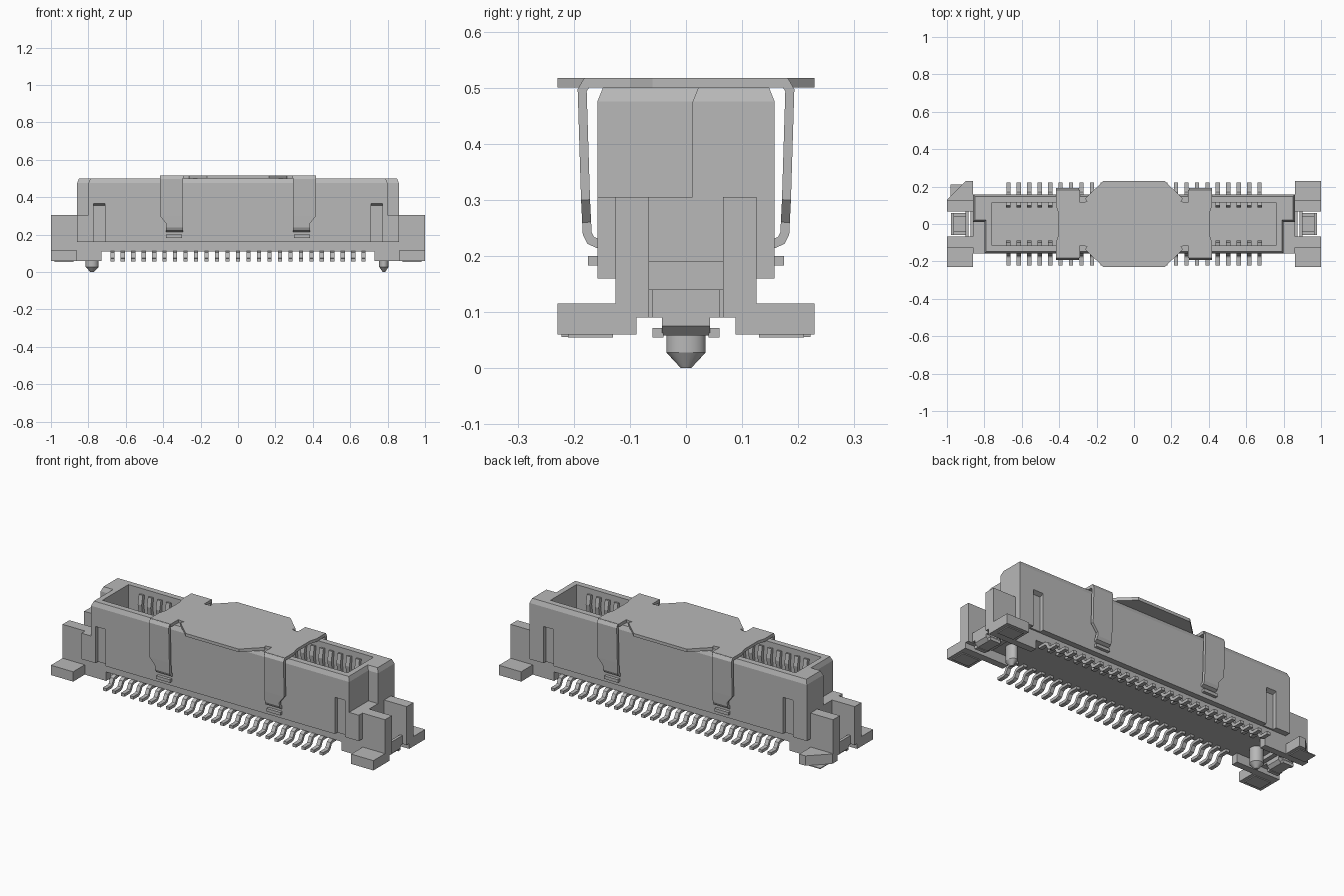
import bpy, bmesh, math
from mathutils import Vector

if "Cube" in bpy.data.objects:
    bpy.data.objects.remove(bpy.data.objects["Cube"], do_unlink=True)

grey = bpy.data.materials.new("neutral_grey")
grey.use_nodes = True
grey.diffuse_color = (0.48, 0.48, 0.48, 1)
grey.node_tree.nodes["Principled BSDF"].inputs["Base Color"].default_value = (0.48, 0.48, 0.48, 1)


def finish(name, bm):
    bmesh.ops.recalc_face_normals(bm, faces=bm.faces)
    mesh = bpy.data.meshes.new(name)
    bm.to_mesh(mesh)
    bm.free()
    mesh.materials.append(grey)
    ob = bpy.data.objects.new(name, mesh)
    bpy.context.collection.objects.link(ob)
    return ob


def loft(bm, rings):
    """Skin a list of equal-length point rings and cap both ends."""
    rows = [[bm.verts.new(p) for p in r] for r in rings]
    n = len(rows[0])
    for a, b in zip(rows, rows[1:]):
        for i in range(n):
            j = (i + 1) % n
            bm.faces.new((a[i], a[j], b[j], b[i]))
    bm.faces.new(rows[0])
    bm.faces.new(rows[-1])


def prism(bm, outline, z0, z1):
    loft(bm, [[(x, y, z) for x, y in outline] for z in (z0, z1)])


def box(bm, x0, x1, y0, y1, z0, z1):
    prism(bm, [(x0, y0), (x1, y0), (x1, y1), (x0, y1)], z0, z1)


def strip(bm, path, thick, side):
    """Bent sheet: path of (y, z, x0, x1), mirrored to either side in y."""
    pts = [Vector((p[0], p[1])) for p in path]
    rings = []
    for i, (y, z, x0, x1) in enumerate(path):
        d0 = (pts[i] - pts[max(i - 1, 0)]).normalized()
        d1 = (pts[min(i + 1, len(pts) - 1)] - pts[i]).normalized()
        d = (d0 + d1).normalized()
        ref = d0 if d0.length else d1
        n = Vector((-d.y, d.x)) * (thick / 2 / max(d.dot(ref), 0.5))
        a, b = pts[i] + n, pts[i] - n
        rings.append([(x0, side * a.x, a.y), (x1, side * a.x, a.y),
                      (x1, side * b.x, b.y), (x0, side * b.x, b.y)])
    loft(bm, rings)


# Shroud: stepped outline with a chamfered top edge
def shroud_outline(d, z):
    X, x, Y, s = 0.86 - d, 0.80 - d, 0.158 - d, 0.012 + d
    return [(px, py, z) for px, py in
            [(-x, -Y), (x, -Y), (x, s), (X, s), (X, Y), (-X, Y), (-X, s), (-x, s)]]


bm = bmesh.new()
loft(bm, [shroud_outline(0, 0.16), shroud_outline(0, 0.475), shroud_outline(0.01, 0.5)])
shroud = finish("shroud", bm)

# Cutter: central cavity and four narrow side slots with sloped tops
bm = bmesh.new()
box(bm, -0.76, 0.76, -0.115, 0.115, 0.2, 0.6)
for sx in (-1, 1):
    for sy in (-1, 1):
        loft(bm, [[(x, sy * y, z) for y, z in
                   [(0.135, 0.15), (0.2, 0.15), (0.2, 0.385), (0.135, 0.355)]]
                  for x in (sx * 0.742 - 0.031, sx * 0.742 + 0.031)])
cutter = finish("shroud_cutter", bm)
cutter.hide_render = True
mod = shroud.modifiers.new("cavity", "BOOLEAN")
mod.operation, mod.solver, mod.object = "DIFFERENCE", "EXACT", cutter
bpy.context.view_layer.objects.active = shroud
bpy.ops.object.modifier_apply(modifier=mod.name)
bpy.data.objects.remove(cutter, do_unlink=True)

# Base plate, stepped ends and underside ribs
bm = bmesh.new()
box(bm, -0.87, 0.87, -0.126, 0.126, 0.11, 0.16)
base = finish("base", bm)

bm = bmesh.new()
for s in (-1, 1):
    def span(a, b):
        return sorted((s * a, s * b))
    box(bm, *span(0.80, 0.86), -0.158, 0.012, 0.16, 0.305)
    box(bm, *span(0.85, 0.875), -0.066, 0.066, 0.09, 0.19)
    for t in (-1, 1):
        box(bm, *span(0.86, 1.0), *sorted((t * 0.066, t * 0.126)), 0.09, 0.305)
        box(bm, *span(0.73, 0.87), *sorted((t * 0.088, t * 0.126)), 0.06, 0.11)
finish("end_posts", bm)

# Corner feet, one with a cut corner
bm = bmesh.new()
for sx in (-1, 1):
    for sy in (-1, 1):
        outline = [(0.862, 0.088), (1.0, 0.088), (1.0, 0.229), (0.862, 0.229)]
        if (sx, sy) == (-1, 1):
            outline[2:3] = [(1.0, 0.13), (0.9, 0.229)]
        prism(bm, [(sx * x, sy * y) for x, y in outline], 0.06, 0.115)
        box(bm, *sorted((sx * 0.88, sx * 0.98)), *sorted((sy * 0.13, sy * 0.21)), 0.055, 0.06)
finish("corner_feet", bm)

# Hold-down clips between the end posts
bm = bmesh.new()
for s in (-1, 1):
    loft(bm, [[(s * x, y, z) for x, z in
               [(0.885, 0.075), (0.9, 0.058), (0.96, 0.058), (0.978, 0.075), (0.978, 0.09), (0.885, 0.09)]]
              for y in (-0.043, 0.043)])
    box(bm, *sorted((s * 0.962, s * 0.978)), -0.06, 0.06, 0.09, 0.14)
    box(bm, *sorted((s * 0.885, s * 0.9)), -0.066, 0.066, 0.09, 0.14)
    for t in (-1, 1):
        box(bm, *sorted((s * 0.9, s * 0.965)), *sorted((t * 0.04, t * 0.06)), 0.055, 0.072)
finish("hold_down_clips", bm)

# Locating pegs: round on the right, narrower on the left
for name, x, sx in (("right_peg", -0.78, 1.0), ("left_peg", 0.78, 0.72)):
    bm = bmesh.new()
    loft(bm, [[(x + sx * r * math.cos(a), r * math.sin(a), z)
               for a in (2 * math.pi * i / 24 for i in range(24))]
              for z, r in ((0.115, 0.035), (0.028, 0.035), (0.0, 0.009))])
    peg = finish(name, bm)
    bpy.ops.object.select_all(action="DESELECT")
    peg.select_set(True)
    bpy.context.view_layer.objects.active = peg
    bpy.ops.object.shade_smooth_by_angle(angle=math.radians(30))

# Solder leads and inner contacts, 25 per side
leads, contacts = bmesh.new(), bmesh.new()
for i in range(25):
    x = (i - 12) * 0.056
    for side in (-1, 1):
        path = [(0.09, 0.104), (0.138, 0.104), (0.15, 0.098), (0.165, 0.07),
                (0.177, 0.064), (0.222, 0.064)]
        strip(leads, [(y, z, x - 0.011, x + 0.011) for y, z in path], 0.016, side)
        path = [(0.108, 0.19), (0.108, 0.36), (0.098, 0.42), (0.108, 0.47)]
        strip(contacts, [(y, z, x - 0.012, x + 0.012) for y, z in path], 0.018, side)
finish("solder_leads", leads)
finish("inner_contacts", contacts)

# Pick-up cap: flat plate
quarter = [(0.165, 0.229), (0.262, 0.136), (0.25, 0.12), (0.29, 0.115), (0.29, 0.182),
           (0.417, 0.182), (0.417, 0.1), (0.405, 0.06)]
half = quarter + [(x, -y) for x, y in reversed(quarter)]
bm = bmesh.new()
prism(bm, half + [(-x, y) for x, y in reversed(half)], 0.5, 0.517)
finish("pickup_cap", bm)

# Cap spring arms, tapering to hooked tips, and the latch bumps below them
arms, bumps = bmesh.new(), bmesh.new()
for sx in (-1, 1):
    for side in (-1, 1):
        path = [(0.165, 0.5085, 0.417), (0.178, 0.5075, 0.417), (0.185, 0.495, 0.417),
                (0.179, 0.30, 0.417), (0.177, 0.26, 0.385), (0.176, 0.24, 0.385),
                (0.17, 0.228, 0.385), (0.155, 0.221, 0.385)]
        strip(arms, [(y, z, sx * 0.295, sx * w) for y, z, w in path], 0.016, side)
        box(bumps, *sorted((sx * 0.30, sx * 0.385)), *sorted((side * 0.15, side * 0.175)),
            0.183, 0.2)
finish("cap_arms", arms)
finish("latch_bumps", bumps)
